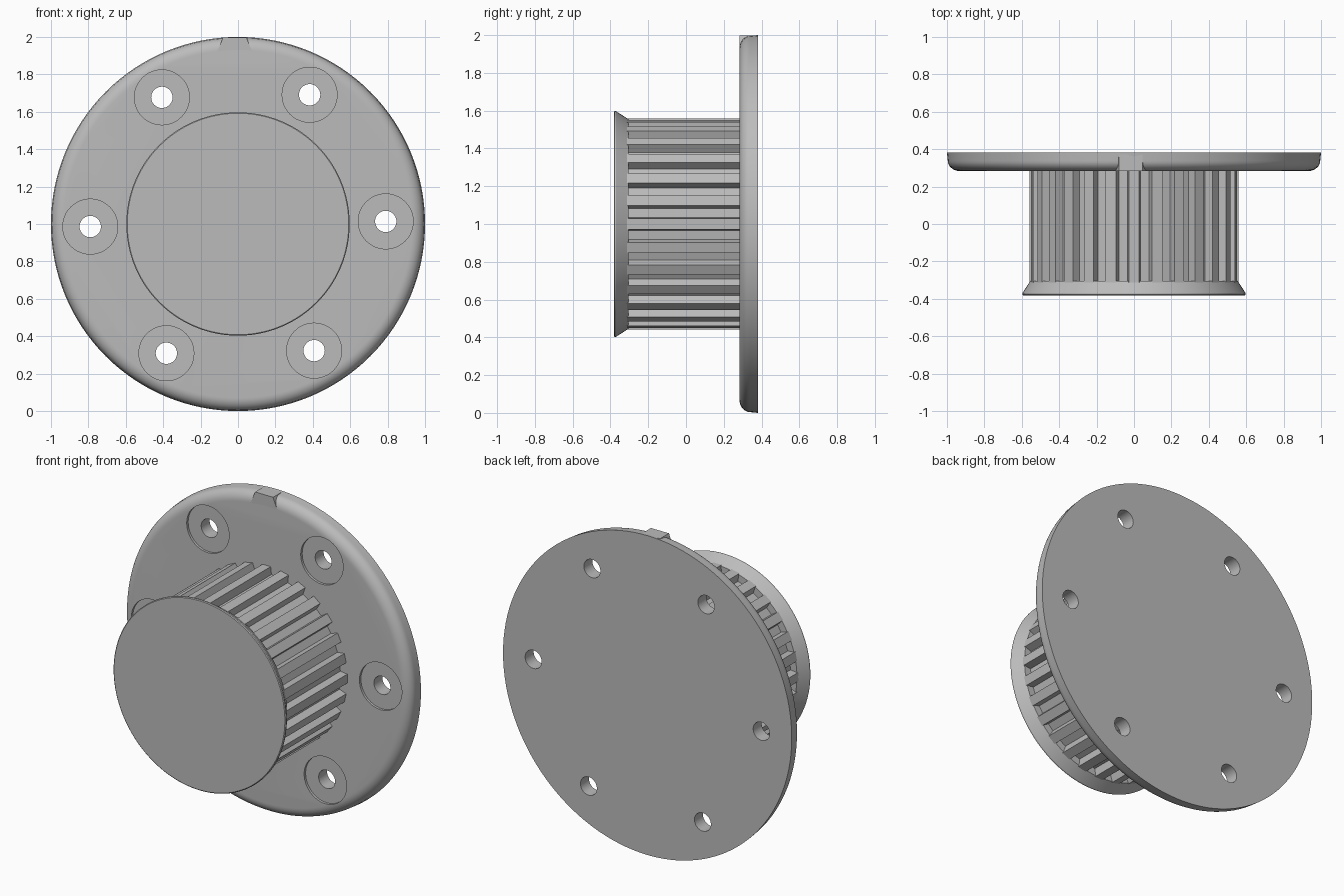
import bpy, bmesh, math
from mathutils import Matrix, Vector

old = bpy.data.objects.get("Cube")
if old:
    bpy.data.objects.remove(old, do_unlink=True)

grey = bpy.data.materials.new("plain grey")
grey.use_nodes = True
colour = (0.5, 0.5, 0.5, 1)
grey.diffuse_color = colour
grey.node_tree.nodes["Principled BSDF"].inputs["Base Color"].default_value = colour

CENTRE = Vector((0, 0, 1))
FRONT, BACK = 0.283, 0.382      # flange faces
CAP, RIM = -0.382, -0.305       # hub cap faces


def add(name, bm):
    bmesh.ops.recalc_face_normals(bm, faces=bm.faces)
    mesh = bpy.data.meshes.new(name)
    bm.to_mesh(mesh)
    bm.free()
    mesh.materials.append(grey)
    obj = bpy.data.objects.new(name, mesh)
    bpy.context.collection.objects.link(obj)
    return obj


def activate(obj):
    bpy.ops.object.select_all(action='DESELECT')
    obj.select_set(True)
    bpy.context.view_layer.objects.active = obj


def smooth(obj, angle=30):
    activate(obj)
    bpy.ops.object.shade_smooth_by_angle(angle=math.radians(angle))


def lathe(name, profile, steps=128, centre=CENTRE):
    """Spin a (radius, y) profile around the y direction and cap both ends."""
    bm = bmesh.new()
    rings = []
    for r, y in profile:
        rings.append([bm.verts.new(centre + Vector((
            r * math.sin(math.tau * i / steps), y, r * math.cos(math.tau * i / steps))))
            for i in range(steps)])
    for a, b in zip(rings, rings[1:]):
        for i in range(steps):
            j = (i + 1) % steps
            bm.faces.new((a[i], a[j], b[j], b[i]))
    bm.faces.new(rings[0])
    bm.faces.new(rings[-1])
    return add(name, bm)


def prism(name, outline, y0, y1):
    """Extrude an (x, z) outline between two depths."""
    bm = bmesh.new()
    face = bm.faces.new([bm.verts.new((x, y0, z)) for x, z in outline])
    out = bmesh.ops.extrude_face_region(bm, geom=[face])
    moved = [v for v in out["geom"] if isinstance(v, bmesh.types.BMVert)]
    bmesh.ops.translate(bm, verts=moved, vec=(0, y1 - y0, 0))
    return add(name, bm)


# Round flange with a softly rounded front edge
arc = [(0.93 + 0.066 * math.cos(t), 0.34 - 0.057 * math.sin(t))
       for t in [math.pi / 2 * i / 8 for i in range(9)]]
flange = lathe("flange", [(1.0, BACK)] + arc)

# Six bolt holes, each with a shallow seat
for i in range(6):
    a = math.radians(60 * i + 1)
    spot = CENTRE + Vector((0.79 * math.cos(a), 0, 0.79 * math.sin(a)))
    for radius, end in ((0.147, FRONT + 0.015), (0.057, BACK + 0.1)):
        cutter = lathe("hole_cutter", [(radius, FRONT - 0.1), (radius, end)], 48, spot)
        cutter.hide_render = True
        activate(flange)
        mod = flange.modifiers.new("hole", 'BOOLEAN')
        mod.operation = 'DIFFERENCE'
        mod.solver = 'EXACT'
        mod.object = cutter
        bpy.ops.object.modifier_apply(modifier=mod.name)
        bpy.data.objects.remove(cutter, do_unlink=True)
smooth(flange)

# Index tab filling the rounded edge at the top
prism("index_tab", [(-0.115, 1.91), (0.08, 1.91), (0.045, 1.998), (-0.08, 1.998)],
      FRONT, BACK - 0.01)

# Toothed hub: one tooth and groove outline repeated around the axis
TEETH, TIP, ROOT = 28, 0.56, 0.512
pitch = math.tau / TEETH
outline = []
for i in range(TEETH):
    for shift, r in ((-0.066, ROOT), (-0.05, TIP), (0.05, TIP), (0.066, ROOT)):
        a = i * pitch + shift
        outline.append((r * math.sin(a), 1 + r * math.cos(a)))
prism("toothed_hub", outline, RIM - 0.02, FRONT + 0.02)

# Flared cap at the front of the hub
cap = lathe("hub_cap", [(0.555, RIM), (0.597, CAP + 0.012), (0.597, CAP + 0.004), (0.592, CAP)])
smooth(cap)
